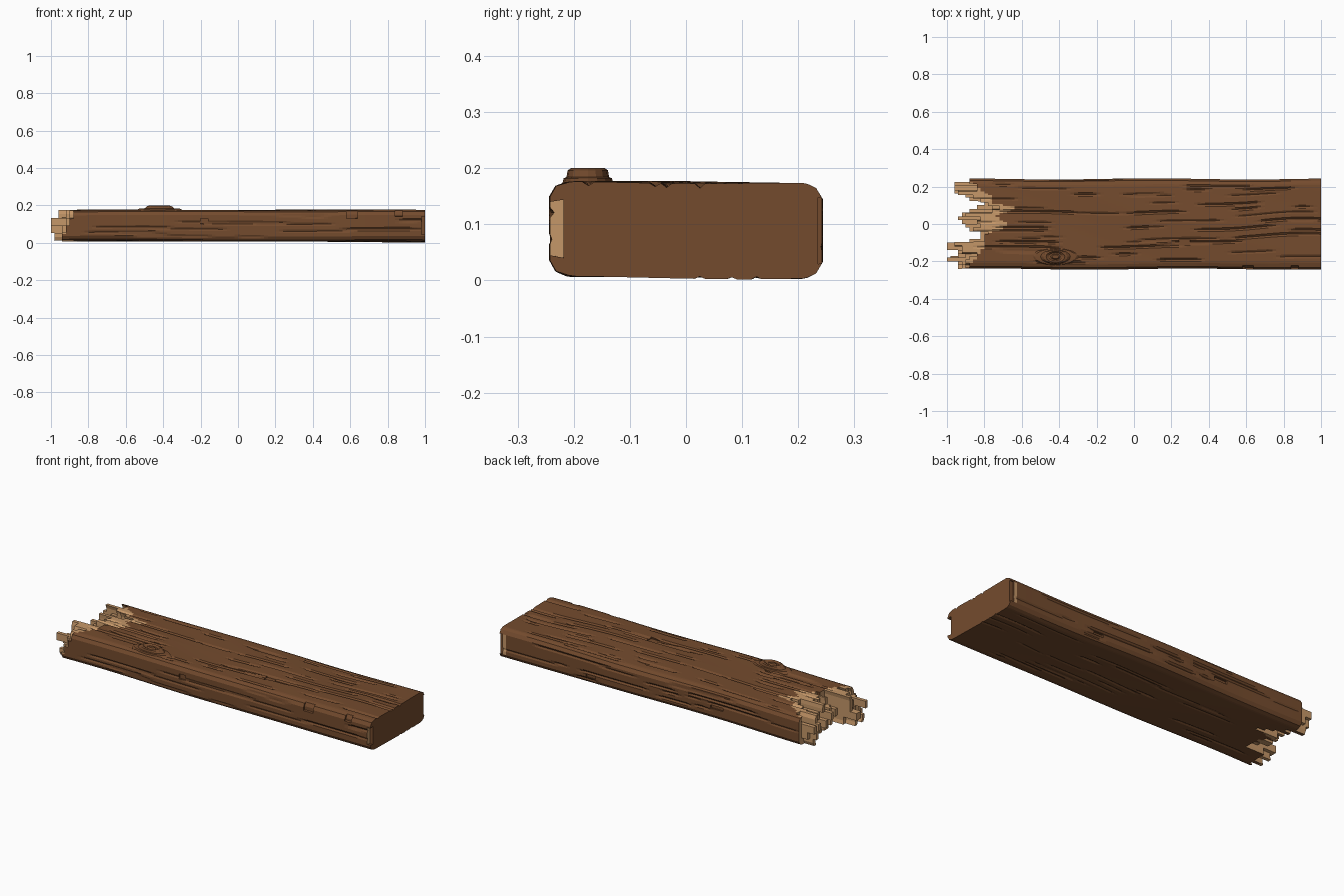
import bpy, bmesh, math, random
from mathutils import Vector

if "Cube" in bpy.data.objects:
    bpy.data.objects.remove(bpy.data.objects["Cube"])

random.seed(7)
NX, NY, NZ = 100, 48, 16          # fibre lattice along the plank


def material(name, rgb):
    m = bpy.data.materials.new(name)
    m.diffuse_color = (*rgb, 1)
    m.use_nodes = True
    m.node_tree.nodes["Principled BSDF"].inputs["Base Color"].default_value = m.diffuse_color
    return m


bark = material("brown_wood", (0.175, 0.071, 0.027))
raw = material("pale_split_wood", (0.56, 0.31, 0.14))


def lerp_points(pts, v):
    for (a, p), (b, q) in zip(pts, pts[1:]):
        if v <= b:
            return p + (q - p) * max(0, (v - a) / (b - a))
    return pts[-1][1]


# splinter tips (y, x) and the edge where the brown surface has torn away
TIPS = [(-.24, -.88), (-.215, -.89), (-.205, -1), (-.185, -1), (-.17, -.93), (-.14, -.94),
        (-.13, -1), (-.105, -1), (-.09, -.88), (-.06, -.8), (-.04, -.85), (-.02, -.9),
        (0, -.9), (.015, -.94), (.04, -.94), (.06, -.88), (.085, -.86), (.1, -.8),
        (.12, -.8), (.13, -.87), (.15, -.9), (.165, -.96), (.22, -.96), (.225, -.89), (.24, -.88)]
TORN = [(-.24, -.9), (-.2, -.85), (-.12, -.8), (-.07, -.8), (-.05, -.79), (-.04, -.72),
        (0, -.68), (.05, -.74), (.07, -.66), (.1, -.63), (.11, -.75), (.15, -.76),
        (.19, -.82), (.22, -.84), (.24, -.9)]

# grain grooves: (surface, lattice line) -> list of (start, end, depth)
grooves = {}


def add_grooves(surface, lines, count, depth):
    for _ in range(count):
        x0 = random.uniform(-0.9, 0.85)
        g = (x0, x0 + random.uniform(0.12, 0.5), random.uniform(0.5, 1) * depth)
        grooves.setdefault((surface, random.randint(2, lines - 2)), []).append(g)


add_grooves("top", NY, 60, 0.009)
add_grooves("bottom", NY, 25, 0.006)
add_grooves("front", NZ, 18, 0.008)
add_grooves("back", NZ, 18, 0.008)


def groove(surface, line, x):
    d = 0
    for x0, x1, depth in grooves.get((surface, line), []):
        d = max(d, depth * min(1, (x - x0) / 0.05, (x1 - x) / 0.05))
    return d


# each fibre bundle ends at its own x
start = [[0] * NZ for _ in range(NY)]
for jb in range(NY // 2):
    y = -0.24 + (jb * 2 + 1) * 0.01
    tip, torn = lerp_points(TIPS, y), lerp_points(TORN, y)
    longest = random.choice((1, 2))
    for kb in range(4):
        off = 0 if kb == longest else random.choice((0.02, 0.04, 0.08, 0.12))
        if abs(y) > 0.22:
            off = -0.06 + 0.02 * kb if y < 0 else 0.01 * kb
        x = max(-1, min(tip + off, max(torn, tip)))
        for j in (jb * 2, jb * 2 + 1):
            for k in range(kb * 4, kb * 4 + 4):
                start[j][k] = round((x + 1) * NX / 2)

# small square nicks as lattice boxes (i0, i1, j0, j1, k0, k1)
NICKS = [(62, 65, 12, 16, 15, 16), (40, 42, 0, 1, 9, 12), (79, 82, 0, 1, 12, 16),
         (92, 94, 0, 1, 13, 16), (99, 100, 0, 2, 3, 13), (99, 100, 47, 48, 2, 14),
         (30, 34, 47, 48, 6, 8), (70, 73, 47, 48, 3, 5)]


def solid(i, j, k):
    if not (0 <= i < NX and 0 <= j < NY and 0 <= k < NZ) or i < start[j][k]:
        return False
    return not any(a <= i < b and c <= j < d and e <= k < f for a, b, c, d, e, f in NICKS)


def position(i, j, k):
    x = -1 + 2 * i / NX
    v, w = 2 * j / NY - 1, 2 * k / NZ - 1
    top = 0.175 + 0.002 * math.sin(5 * x + 3 * v) - 0.004 * max(0, v)
    low = 0.009 + 0.003 * math.sin(4 * x + 2 * v) - 0.004 * max(0, x)
    # rounded long edges
    w2 = w * (1 - 0.1 * max(0, (abs(v) - 0.9) / 0.1))
    z = low + (top - low) * (w2 + 1) / 2
    half = 0.241 + 0.003 * math.sin(6 * x + (1 if v > 0 else 3))
    y = v * half * (1 - 0.045 * max(0, (abs(w) - 0.75) / 0.25))
    # wandering grain
    y += (1 - v * v) * 0.022 * (math.sin(2.6 * x - 1) + 0.3 * math.sin(9 * x)) * max(0, min(1, x + 0.6))
    if k == NZ:
        z -= groove("top", j, x)
    if k == 0:
        z += groove("bottom", j, x)
    if j == 0:
        y += groove("front", k, x)
    if j == NY:
        y -= groove("back", k, x)
    return Vector((x, y, z))


def is_raw(i, j, k, axis, sign):
    x, y = -1 + (i + 0.5) * 2 / NX, -0.24 + (j + 0.5) * 0.01
    torn = lerp_points(TORN, y)
    if axis == 0:
        return x < -0.5 or (x < 0.985 and j < 2 and 3 <= k < 13 and i > 95)
    if axis == 1 and j == 0 and sign < 0:
        return x < -0.94 + 0.06 * k / NZ
    if axis == 1 and j == NY - 1 and sign > 0:
        return x < -0.9 or (i >= 98 and 2 <= k < 14)
    if axis == 2 and sign < 0 and k == 0:
        return x < torn - 0.12
    return x < torn


def finish(bm, name):
    me = bpy.data.meshes.new(name)
    bm.to_mesh(me)
    bm.free()
    me.materials.append(bark)
    me.materials.append(raw)
    ob = bpy.data.objects.new(name, me)
    bpy.context.collection.objects.link(ob)


# plank: outer skin of the fibre lattice
bm = bmesh.new()
verts = {}


def vert(key):
    if key not in verts:
        verts[key] = bm.verts.new(position(*key))
    return verts[key]


for i in range(NX):
    for j in range(NY):
        for k in range(NZ):
            if not solid(i, j, k):
                continue
            for axis in range(3):
                for sign in (-1, 1):
                    n = [i, j, k]
                    n[axis] += sign
                    if solid(*n):
                        continue
                    corners = []
                    for a, b in ((0, 0), (1, 0), (1, 1), (0, 1)):
                        c = [i, j, k]
                        c[axis] += sign > 0
                        c[(axis + 1) % 3] += a
                        c[(axis + 2) % 3] += b
                        corners.append(vert(tuple(c)))
                    f = bm.faces.new(corners if sign > 0 else corners[::-1])
                    f.material_index = int(is_raw(i, j, k, axis, sign))
finish(bm, "broken_plank")

# knot: stepped oval rings with a raised eye
bm = bmesh.new()
RINGS = [(.14, .047, .165), (.11, .043, .182), (.08, .038, .184), (.065, .036, .196), (.05, .03, .2),
         (.036, .022, .191), (.026, .015, .191), (.018, .01, .198)]
N = 16
loops = [[bm.verts.new((-.42 + rx * math.cos(2 * math.pi * s / N),
                        -.175 + ry * math.sin(2 * math.pi * s / N), z)) for s in range(N)]
         for rx, ry, z in RINGS]
for lo, hi in zip(loops, loops[1:]):
    for s in range(N):
        t = (s + 1) % N
        bm.faces.new((lo[s], lo[t], hi[t], hi[s]))
bm.faces.new(loops[-1])
finish(bm, "knot")
